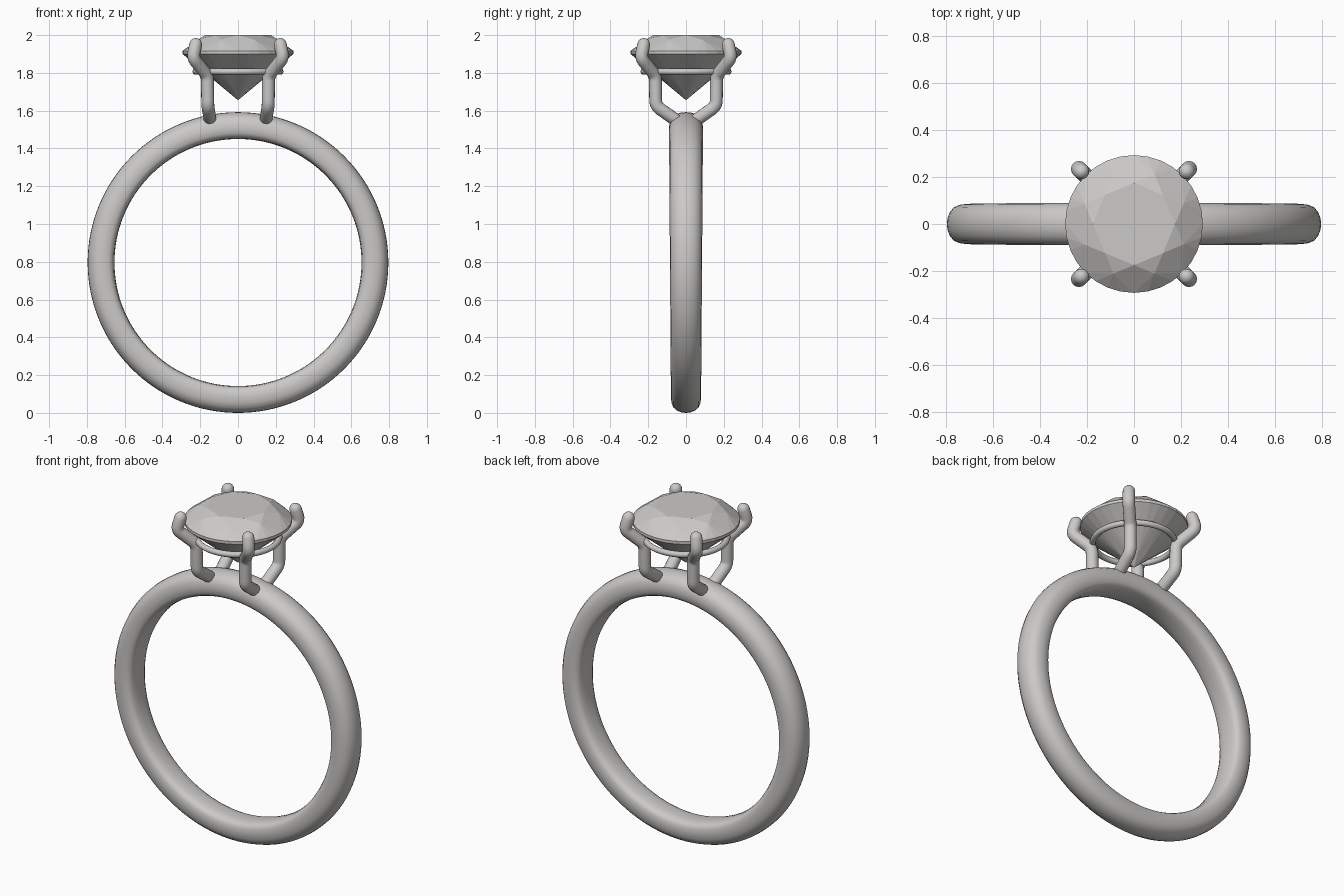
import bpy, bmesh
from math import sin, cos, pi, radians
from mathutils import Vector

if "Cube" in bpy.data.objects:
    bpy.data.objects.remove(bpy.data.objects["Cube"])


def make_material(name, color):
    mat = bpy.data.materials.new(name)
    mat.use_nodes = True
    mat.diffuse_color = color
    mat.node_tree.nodes["Principled BSDF"].inputs["Base Color"].default_value = color
    return mat


GREY = make_material("pale grey", (0.6, 0.59, 0.575, 1))


def finish(name, bm, smooth=True):
    bmesh.ops.recalc_face_normals(bm, faces=bm.faces)
    mesh = bpy.data.meshes.new(name)
    bm.to_mesh(mesh)
    bm.free()
    mesh.materials.append(GREY)
    obj = bpy.data.objects.new(name, mesh)
    bpy.context.collection.objects.link(obj)
    for poly in mesh.polygons:
        poly.use_smooth = smooth
    return obj


def bridge(bm, a, b):
    n = len(a)
    for i in range(n):
        bm.faces.new((a[i], a[(i + 1) % n], b[(i + 1) % n], b[i]))


# Band: domed outside, softly eased inside, slightly wider at the top
half = [(0.025, 0.794), (0.05, 0.784), (0.07, 0.768), (0.081, 0.745),
        (0.085, 0.715), (0.082, 0.685), (0.072, 0.668), (0.055, 0.659), (0.025, 0.655)]
profile = [(0, 0.796)] + half + [(0, 0.654)] + [(-y, r) for y, r in reversed(half)]
bm = bmesh.new()
STEPS = 128
loops = []
for i in range(STEPS):
    a = 2 * pi * i / STEPS
    widen = 1 + 0.06 * cos(a)
    loops.append([bm.verts.new((r * sin(a), y * widen, 0.796 + r * cos(a))) for y, r in profile])
for i in range(STEPS):
    bridge(bm, loops[i], loops[(i + 1) % STEPS])
finish("band", bm)

# Gem: brilliant cut with table, kites, stars, girdle and pointed pavilion
bm = bmesh.new()
GIRDLE = 32


def ring(n, r, z, offset=0.0):
    return [bm.verts.new((r * cos(2 * pi * (i + offset) / n),
                          r * sin(2 * pi * (i + offset) / n), z)) for i in range(n)]


def kites_and_halves(inner, mid, edge):
    for i in range(8):
        g = i * 4
        bm.faces.new((inner[i], mid[i - 1], edge[g], mid[i]))
        for k in range(4):
            bm.faces.new((mid[i], edge[g + k], edge[(g + k + 1) % GIRDLE]))


table = ring(8, 0.175, 2.0)
crown = ring(8, 0.228, 1.976, 0.5)
upper = ring(GIRDLE, 0.293, 1.917)
lower = ring(GIRDLE, 0.293, 1.9)
pavilion = ring(8, 0.065, 1.709, 0.5)
culet = bm.verts.new((0, 0, 1.655))
bm.faces.new(table)
for i in range(8):
    bm.faces.new((table[i], crown[i], table[(i + 1) % 8]))
kites_and_halves(table, crown, upper)
bridge(bm, upper, lower)
kites_and_halves([culet] * 8, pavilion, lower)
finish("gem", bm, smooth=False)

# Gallery ring under the gem
bm = bmesh.new()
tube = []
for i in range(64):
    a = 2 * pi * i / 64
    loop = []
    for k in range(10):
        t = 2 * pi * k / 10
        r = 0.224 + 0.017 * cos(t)
        loop.append(bm.verts.new((r * cos(a), r * sin(a), 1.807 + 0.017 * sin(t))))
    tube.append(loop)
for i in range(64):
    bridge(bm, tube[i], tube[(i + 1) % 64])
finish("gallery_ring", bm)


# Prongs: one bent wire with round ends, mirrored to four
def rounded_path(points, ease):
    pts = [Vector(p) for p in points]
    out = [pts[0]]
    for prev, p, nxt in zip(pts, pts[1:], pts[2:]):
        a = p + (prev - p).normalized() * ease
        b = p + (nxt - p).normalized() * ease
        for k in range(6):
            t = k / 5
            out.append(a * (1 - t) ** 2 + p * 2 * t * (1 - t) + b * t * t)
    return out + [pts[-1]]


WIRE = 0.034
path = rounded_path([(0.148, 0.06, 1.555), (0.16, 0.16, 1.625), (0.162, 0.162, 1.785),
                     (0.239, 0.239, 1.88), (0.224, 0.224, 1.95)], 0.03)
start = (path[0] - path[1]).normalized()
end = (path[-1] - path[-2]).normalized()
angles = [radians(d) for d in (22, 45, 65, 80, 89)]
cap = [(WIRE * sin(a), cos(a)) for a in angles]
stations = [(path[0] + start * d, s) for d, s in reversed(cap)]
stations += [(p, 1) for p in path]
stations += [(path[-1] + end * d, s) for d, s in cap]

bm = bmesh.new()
side = Vector((1, -1, 0)).normalized()
loops = []
for i, (p, s) in enumerate(stations):
    ahead = stations[min(i + 1, len(stations) - 1)][0]
    behind = stations[max(i - 1, 0)][0]
    along = (ahead - behind).normalized()
    u = (side - along * side.dot(along)).normalized()
    v = along.cross(u)
    loops.append([bm.verts.new(p + (u * cos(2 * pi * k / 16) + v * sin(2 * pi * k / 16)) * WIRE * s)
                  for k in range(16)])
for a, b in zip(loops, loops[1:]):
    bridge(bm, a, b)
bm.faces.new(loops[0])
bm.faces.new(loops[-1])
prongs = finish("prongs", bm)
mirror = prongs.modifiers.new("four_prongs", "MIRROR")
mirror.use_axis = (True, True, False)
mirror.use_mirror_merge = False
